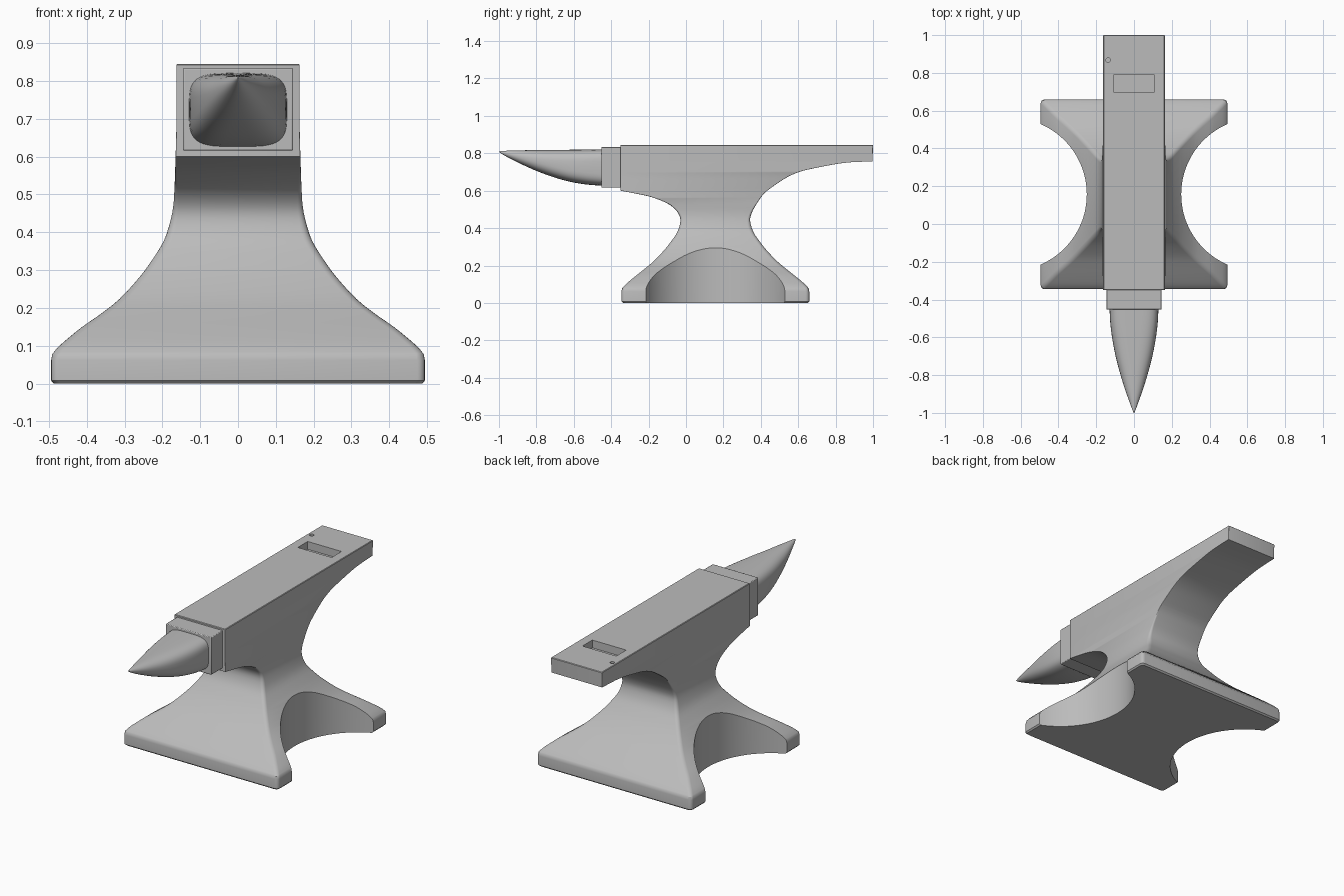
import bpy, bmesh, math
from mathutils import Vector

if "Cube" in bpy.data.objects:
    bpy.data.objects.remove(bpy.data.objects["Cube"])

steel = bpy.data.materials.new("grey_steel")
steel.diffuse_color = (0.5, 0.5, 0.5, 1)
steel.use_nodes = True
steel.node_tree.nodes["Principled BSDF"].inputs["Base Color"].default_value = steel.diffuse_color


def loft(name, rings):
    """Skin a stack of closed rings, capping both ends."""
    bm = bmesh.new()
    loops = [[bm.verts.new(p) for p in ring] for ring in rings]
    n = len(loops[0])
    for a, b in zip(loops, loops[1:]):
        for i in range(n):
            j = (i + 1) % n
            bm.faces.new((a[i], a[j], b[j], b[i]))
    bm.faces.new(loops[0][::-1])
    bm.faces.new(loops[-1])
    bmesh.ops.recalc_face_normals(bm, faces=bm.faces)
    me = bpy.data.meshes.new(name)
    bm.to_mesh(me)
    bm.free()
    ob = bpy.data.objects.new(name, me)
    bpy.context.collection.objects.link(ob)
    me.materials.append(steel)
    return ob


def select(ob):
    bpy.ops.object.select_all(action='DESELECT')
    ob.select_set(True)
    bpy.context.view_layer.objects.active = ob


def smooth(ob, angle):
    select(ob)
    bpy.ops.object.shade_smooth_by_angle(angle=math.radians(angle))


def block(name, size, loc):
    bpy.ops.mesh.primitive_cube_add(size=1, location=loc)
    ob = bpy.context.object
    ob.name = name
    ob.scale = size
    bpy.ops.object.transform_apply(location=False, rotation=False, scale=True)
    ob.data.materials.append(steel)
    return ob


def cylinder(name, r, depth, loc, sides):
    bpy.ops.mesh.primitive_cylinder_add(vertices=sides, radius=r, depth=depth, location=loc)
    ob = bpy.context.object
    ob.name = name
    ob.data.materials.append(steel)
    return ob


def spline(rows, steps):
    """Catmull-Rom through rows of numbers."""
    p = [Vector(r) for r in rows]
    p = [2 * p[0] - p[1]] + p + [2 * p[-1] - p[-2]]
    out = []
    for i in range(1, len(p) - 2):
        a, b, c, d = p[i - 1:i + 3]
        for k in range(steps):
            t = k / steps
            out.append(0.5 * (2 * b + (c - a) * t + (2 * a - 5 * b + 4 * c - d) * t * t
                              + (3 * b - a - 3 * c + d) * t ** 3))
    return out + [p[-2]]


# Body: rounded rectangles (half width, front y, back y) stacked by height
lower = spline([(.078, .491, -.342, .656), (.095, .477, -.327, .641), (.115, .455, -.305, .619),
                (.15, .412, -.262, .576), (.182, .366, -.222, .536), (.224, .313, -.172, .486),
                (.282, .26, -.117, .431), (.33, .225, -.079, .393), (.38, .195, -.046, .36),
                (.437, .177, -.03, .343), (.48, .170, -.042, .351), (.52, .168, -.08, .372),
                (.55, .1665, -.14, .391), (.57, .166, -.2, .405), (.585, .1655, -.27, .418),
                (.6, .165, -.35, .434)], 3)
upper = spline([(.6, .165, -.35, .434), (.64, .164, -.35, .49), (.677, .163, -.35, .55),
                (.705, .163, -.35, .62), (.725, .163, -.35, .71), (.742, .163, -.35, .80),
                (.752, .163, -.35, .88), (.757, .163, -.35, .997)], 3)
foot = [(0, .487, -.337, .651), (.008, .494, -.345, .659), (.062, .494, -.345, .659)]
top = [(.842, .163, -.35, 1.0), (.845, .16, -.347, .997)]


def section(z, x, yf, yb):
    r = .02 if z < .4 else max(.003, .02 - .017 * (z - .4) / .18)
    corners = [(x - r, yb - r), (-x + r, yb - r), (-x + r, yf + r), (x - r, yf + r)]
    ring = []
    for i, (cx, cy) in enumerate(corners):
        for k in range(5):
            a = math.pi / 2 * (i + k / 4)
            ring.append((cx + r * math.cos(a), cy + r * math.sin(a), z))
    return ring


body = loft("anvil_body", [section(*r) for r in foot + lower + upper[1:] + top])

# Cutters: side arches in the foot, square tool hole, round punch hole
cutters = [cylinder("arch_cutter", .405, .6, (s * .655, .157, .2), 128) for s in (-1, 1)]
cutters.append(block("tool_hole_cutter", (.216, .09, .09), (0, .745, .845)))
cutters.append(cylinder("punch_hole_cutter", .012, .08, (-.137, .868, .845), 24))
for c in cutters:
    c.hide_render = True
    mod = body.modifiers.new("cut", 'BOOLEAN')
    mod.operation = 'DIFFERENCE'
    mod.solver = 'EXACT'
    mod.object = c
    select(body)
    bpy.ops.object.modifier_apply(modifier=mod.name)
    bpy.data.objects.remove(c)
smooth(body, 32)

# Step block between body and horn
step = block("step_block", (.292, .12, .218), (0, -.393, .725))
bev = step.modifiers.new("bevel", 'BEVEL')
bev.width = .004
bev.segments = 2
smooth(step, 30)

# Horn: superellipses (y, half width, bottom z, top z, exponent) shrinking to a point
horn_rows = spline([(-.44, .130, .626, .821, 4), (-.53, .125, .633, .82, 3.6),
                    (-.62, .113, .648, .819, 3.2), (-.71, .095, .673, .818, 2.8),
                    (-.80, .071, .706, .817, 2.4), (-.88, .046, .742, .816, 2.2),
                    (-.95, .021, .777, .814, 2), (-.985, .008, .797, .812, 2),
                    (-1.0, .001, .807, .809, 2)], 4)
rings = []
for y, w, lo, hi, e in horn_rows:
    ring = []
    for k in range(48):
        c, s = math.cos(k * math.tau / 48), math.sin(k * math.tau / 48)
        ring.append((w * math.copysign(abs(c) ** (2 / e), c), y,
                     (lo + hi) / 2 + (hi - lo) / 2 * math.copysign(abs(s) ** (2 / e), s)))
    rings.append(ring)
horn = loft("horn", rings)
smooth(horn, 40)
